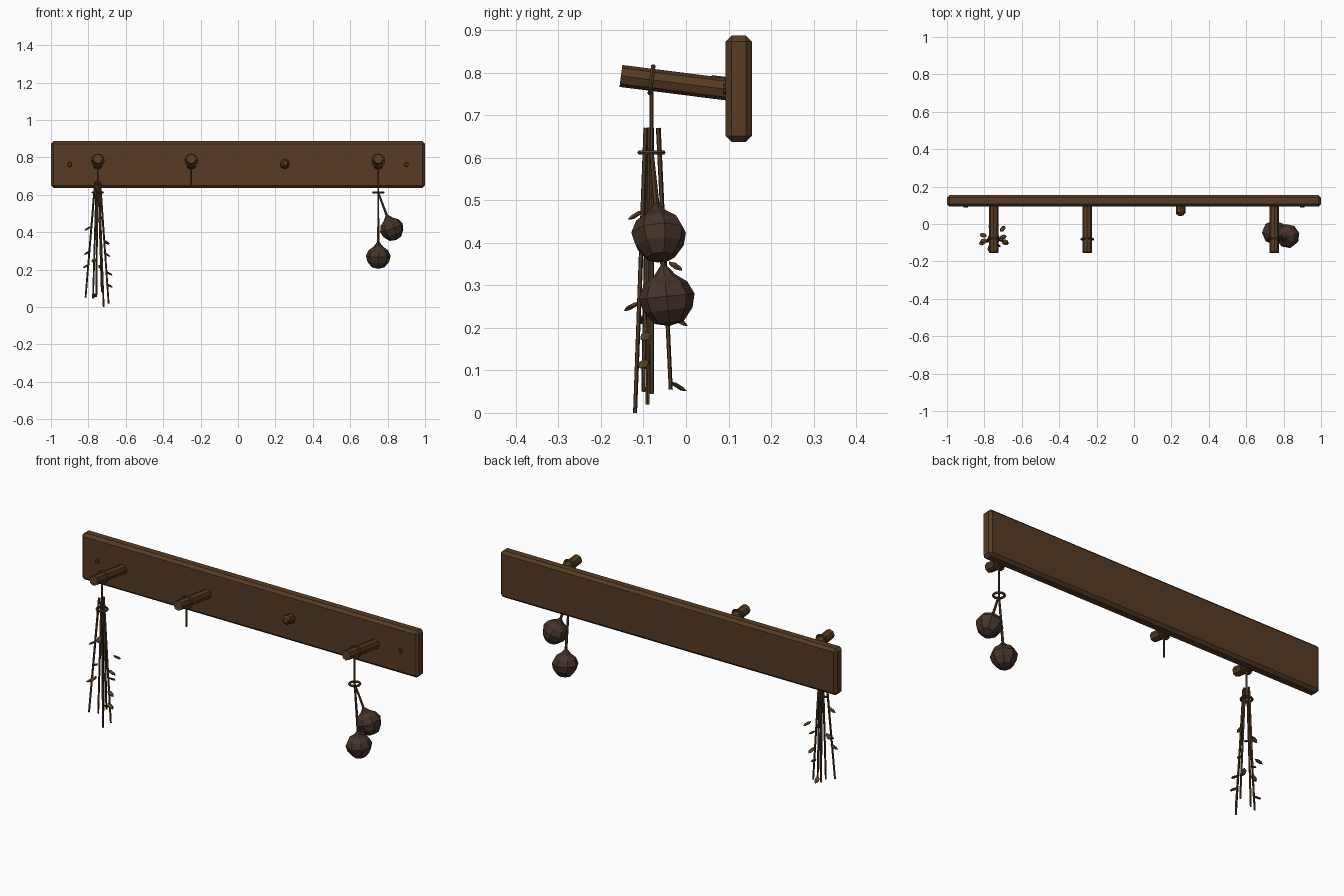
import bpy, bmesh, math
from mathutils import Vector

cube = bpy.data.objects.get("Cube")
if cube:
    bpy.data.objects.remove(cube, do_unlink=True)


def material(name, rgb):
    m = bpy.data.materials.new(name)
    m.use_nodes = True
    m.diffuse_color = (*rgb, 1)
    m.node_tree.nodes["Principled BSDF"].inputs["Base Color"].default_value = (*rgb, 1)
    return m


WOOD = material("dark wood", (0.095, 0.044, 0.017))
IRON = material("dark iron", (0.055, 0.030, 0.016))
TWINE = material("twine", (0.085, 0.045, 0.019))
STEM = material("dried stem", (0.075, 0.042, 0.018))
LEAF = material("dried leaf", (0.105, 0.055, 0.021))
BULB = material("bulb skin", (0.058, 0.033, 0.023))


def finish(name, bm, mat):
    bmesh.ops.recalc_face_normals(bm, faces=bm.faces[:])
    me = bpy.data.meshes.new(name)
    bm.to_mesh(me)
    bm.free()
    me.materials.append(mat)
    ob = bpy.data.objects.new(name, me)
    bpy.context.collection.objects.link(ob)
    return ob


def aim(ob, centre, direction):
    ob.location = centre
    ob.rotation_mode = 'QUATERNION'
    ob.rotation_quaternion = Vector(direction).to_track_quat('Z', 'Y')
    return ob


def rod(name, a, b, r, mat, sides=6, tip=None):
    a, b = Vector(a), Vector(b)
    bm = bmesh.new()
    bmesh.ops.create_cone(bm, cap_ends=True, segments=sides, radius1=r,
                          radius2=r if tip is None else tip, depth=(b - a).length)
    return aim(finish(name, bm, mat), (a + b) / 2, b - a)


def spin(name, profile, sides, mat, closed=False):
    # Revolve (radius, height) points around z
    bm = bmesh.new()
    vs = [bm.verts.new((r, 0, z)) for r, z in profile]
    edges = [bm.edges.new(p) for p in zip(vs, vs[1:])]
    if closed:
        edges.append(bm.edges.new((vs[-1], vs[0])))
    bmesh.ops.spin(bm, geom=vs + edges, cent=(0, 0, 0), axis=(0, 0, 1),
                   angle=math.tau, steps=sides)
    bmesh.ops.remove_doubles(bm, verts=bm.verts[:], dist=1e-5)
    return finish(name, bm, mat)


def ring(name, centre, direction, radius, thick, mat, sides=12):
    profile = [(radius + thick * math.cos(k * math.tau / 6),
                thick * math.sin(k * math.tau / 6)) for k in range(6)]
    return aim(spin(name, profile, sides, mat, True), centre, direction)


# Backboard with chamfered edges
bm = bmesh.new()
bmesh.ops.create_cube(bm, size=1)
bmesh.ops.scale(bm, vec=(2, 0.062, 0.25), verts=bm.verts[:])
bmesh.ops.bevel(bm, geom=bm.edges[:], offset=0.014, segments=1, affect='EDGES')
finish("backboard", bm, WOOD).location = (0, 0.124, 0.762)

# Upward-tilted pegs with twine loops
tilt = Vector((0, -0.26, 0.033))
for side, x, low in (("right", -0.75, 0.60), ("middle", -0.25, 0.652), ("left", 0.75, 0.60)):
    rod(side + "_peg", (x, 0.108, 0.759), (x, -0.153, 0.792), 0.026, WOOD, 8)
    ring(side + "_peg_loop", (x, -0.081, 0.783), tilt, 0.031, 0.006, TWINE)
    rod(side + "_hanging_twine", (x, -0.081, 0.755), (x, -0.081, low), 0.005, TWINE)

# Snapped peg with a ragged tip
rod("broken_peg", (0.25, 0.108, 0.762), (0.25, 0.058, 0.768), 0.026, WOOD, 8)
rod("broken_peg_tip", (0.25, 0.06, 0.768), (0.253, 0.045, 0.770), 0.026, WOOD, 8, 0.013)

# Nail heads
for side, x in (("right", -0.9), ("left", 0.9)):
    rod(side + "_nail", (x, 0.10, 0.762), (x, 0.087, 0.762), 0.015, IRON, 8, 0.011)

# Herb bundle: stems fan out below the tie
HERB = Vector((-0.75, -0.081, 0.67))
ends = [(-0.815, -0.10, 0.05), (-0.775, -0.08, 0.045), (-0.757, -0.036, 0.055),
        (-0.728, -0.10, 0.08), (-0.718, -0.12, 0.0), (-0.692, -0.09, 0.02)]
for i, end in enumerate(ends):
    spread = (Vector(end) - HERB) * 0.35
    top = HERB + Vector((spread.x * 0.6, spread.y, 0))
    rod(f"herb_stem_{i + 1}", top, end, 0.006, STEM, 5, 0.005)
ring("herb_tie", (-0.75, -0.081, 0.612), (0, 0, 1), 0.027, 0.006, TWINE)

# Drooping leaves pointing away from the bundle
leaves = [(-0.742, -0.118, 0.465), (-0.803, -0.09, 0.42), (-0.702, -0.025, 0.345),
          (-0.806, -0.06, 0.29), (-0.77, -0.128, 0.25), (-0.81, -0.10, 0.22),
          (-0.70, -0.07, 0.28), (-0.735, -0.015, 0.215), (-0.69, -0.095, 0.18),
          (-0.688, -0.10, 0.115), (-0.765, -0.018, 0.062)]
for i, p in enumerate(leaves):
    out = Vector((p[0] - HERB.x, p[1] - HERB.y, 0)).normalized()
    bm = bmesh.new()
    bmesh.ops.create_icosphere(bm, subdivisions=1, radius=1)
    bmesh.ops.scale(bm, vec=(0.014, 0.006, 0.023), verts=bm.verts[:])
    aim(finish(f"herb_leaf_{i + 1}", bm, LEAF), p, out + Vector((0, 0, -0.55)))

# Two bulbs hung from one tie
TIE = Vector((0.75, -0.081, 0.612))
ring("bulb_tie", TIE, (0, 0, 1), 0.027, 0.006, TWINE)
profile = [(0, -0.064), (0.034, -0.056), (0.058, -0.026), (0.066, 0.006),
           (0.052, 0.036), (0.026, 0.055), (0.010, 0.075), (0, 0.085)]
for side, centre in (("lower", (0.75, -0.045, 0.268)), ("upper", (0.822, -0.064, 0.418))):
    c = Vector(centre)
    up = (TIE - c).normalized()
    aim(spin(side + "_bulb", profile, 8, BULB), c, up)
    rod(side + "_bulb_stalk", c + up * 0.07, TIE, 0.007, TWINE, 6, 0.005)
